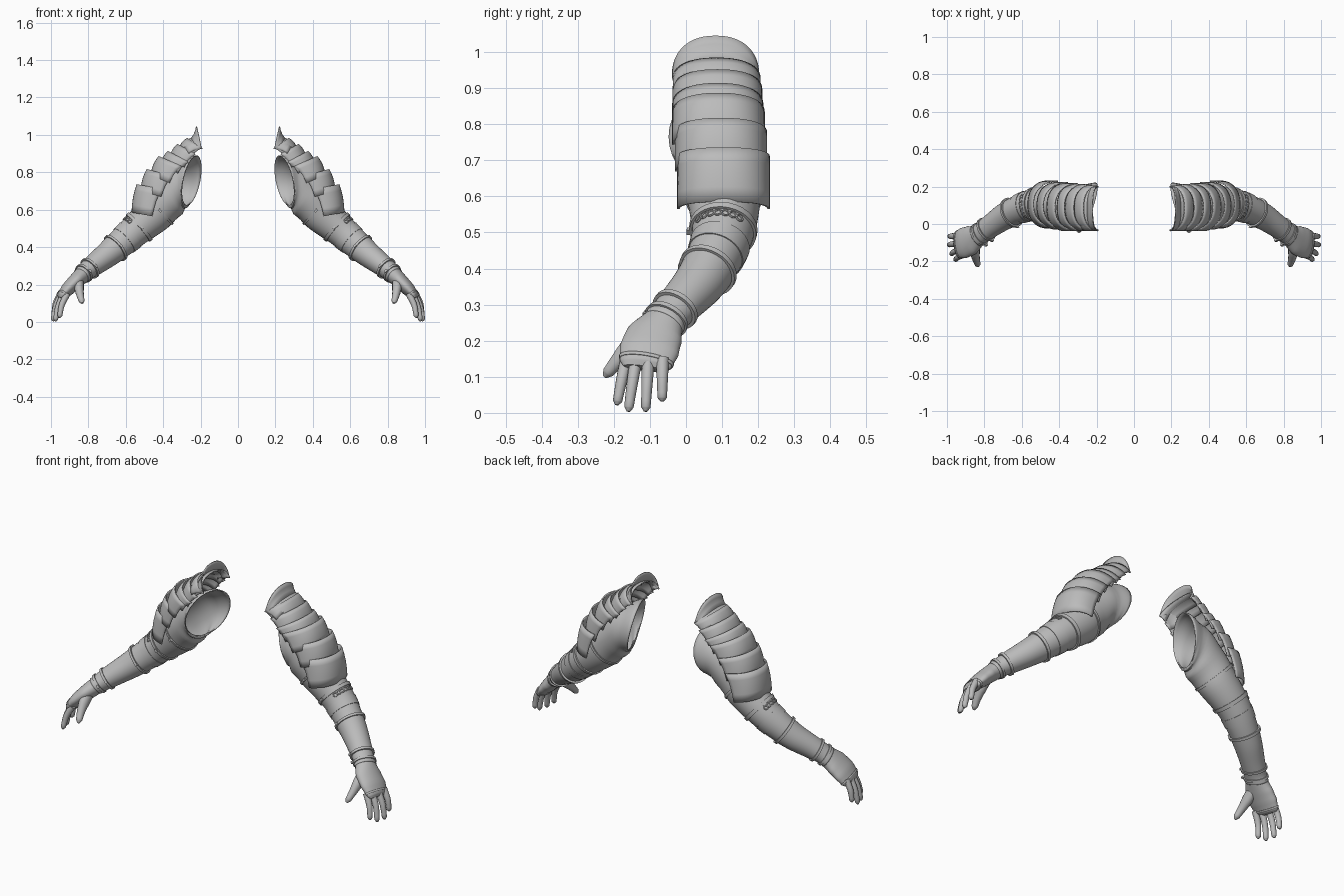
import bpy, bmesh, math
from mathutils import Vector

cube = bpy.data.objects.get("Cube")
if cube:
    bpy.data.objects.remove(cube)

grey = bpy.data.materials.new("plain_grey")
grey.use_nodes = True
grey.diffuse_color = (0.5, 0.5, 0.5, 1)
grey.node_tree.nodes["Principled BSDF"].inputs["Base Color"].default_value = (0.5, 0.5, 0.5, 1)


def finish(name, bm, thick=0.0, angle=40):
    """Turn a left-side bmesh into a mirrored, shaded object."""
    bmesh.ops.recalc_face_normals(bm, faces=bm.faces)
    mesh = bpy.data.meshes.new(name)
    bm.to_mesh(mesh)
    bm.free()
    mesh.materials.append(grey)
    for p in mesh.polygons:
        p.use_smooth = True
    mesh.set_sharp_from_angle(angle=math.radians(angle))
    ob = bpy.data.objects.new(name, mesh)
    bpy.context.collection.objects.link(ob)
    if thick:
        solid = ob.modifiers.new("thickness", "SOLIDIFY")
        solid.thickness = thick
        solid.offset = 0
    ob.modifiers.new("both_sides", "MIRROR").use_mirror_merge = False


def skin(bm, rows, closed):
    """Join rows of points with quads."""
    vs = [[bm.verts.new(p) for p in row] for row in rows]
    n = len(vs[0])
    for r, q in zip(vs, vs[1:]):
        for i in range(n if closed else n - 1):
            j = (i + 1) % n
            bm.faces.new((r[i], r[j], q[j], q[i]))
    return vs


def axes(t):
    t = t.normalized()
    u = (Vector((0, 1, 0)) - t * t.y).normalized()
    return t, u, t.cross(u)


def ring(c, a, b, t, n=32):
    t, u, v = axes(t)
    angles = [2 * math.pi * i / n for i in range(n)]
    return [c + u * a * math.cos(k) + v * b * math.sin(k) for k in angles]


def with_tangents(sections):
    """Fill in the direction of each section from its neighbours."""
    out = []
    for i, (c, a, b, *t) in enumerate(sections):
        lo, hi = sections[max(i - 1, 0)][0], sections[min(i + 1, len(sections) - 1)][0]
        out.append((Vector(c), a, b, Vector(t[0]) if t else Vector(hi) - Vector(lo)))
    return out


def blend(secs, s):
    """Smooth section at fractional position s along a list of sections."""
    i = min(int(s), len(secs) - 2)
    f = s - i
    p, q = secs[i], secs[i + 1]
    t = p[3].normalized().lerp(q[3].normalized(), f)
    span = (q[0] - p[0]).length
    m0, m1 = p[3].normalized() * span, q[3].normalized() * span
    c = (p[0] * (2 * f**3 - 3 * f**2 + 1) + m0 * (f**3 - 2 * f**2 + f)
         + q[0] * (3 * f**2 - 2 * f**3) + m1 * (f**3 - f**2))
    return c, p[1] + (q[1] - p[1]) * f, p[2] + (q[2] - p[2]) * f, t


def limb(bm, sections, steps=4, n=24):
    """Closed, capped tube through the sections."""
    secs = with_tangents(sections)
    total = (len(secs) - 1) * steps
    vs = skin(bm, [ring(*blend(secs, k / steps), n) for k in range(total + 1)], True)
    bm.faces.new(vs[0])
    bm.faces.new(vs[-1])


# Arm sleeve, open at the shoulder
arm = with_tangents([
    ((.248, .086, .755), .14, .136, (.93, .33, .2)),
    ((.295, .092, .73), .119, .12, (.9, .2, -.1)),
    ((.37, .098, .662), .108, .11, (.8, .05, -.6)),
    ((.45, .106, .575), .096, .1),
    ((.55, .1, .488), .081, .083),
    ((.62, .077, .426), .073, .075),
    ((.695, .038, .362), .066, .064),
    ((.765, -.01, .308), .057, .054),
    ((.815, -.047, .268), .054, .046),
    ((.838, -.064, .246), .059, .044),
])
bm = bmesh.new()
skin(bm, [ring(*blend(arm, k / 5)) for k in range(46)], True)
finish("arm_sleeve", bm, .006)


def cuff(name, s0, s1, grow, steps=2):
    """Raised band around the arm."""
    rows = []
    for k in range(steps + 1):
        c, a, b, t = blend(arm, s0 + (s1 - s0) * k / steps)
        if k == 0:
            rows.append(ring(c, a, b, t))
        rows.append(ring(c, a + grow, b + grow, t))
    rows.append(ring(c, a, b, t))
    bm = bmesh.new()
    skin(bm, rows, True)
    finish(name, bm, angle=35)


cuff("upper_arm_strap", 2.6, 2.72, .009)
cuff("elbow_strap", 3.72, 3.86, .01)
cuff("elbow_guard", 4.35, 4.85, .006, 6)
cuff("bracer", 5.45, 7.5, .005, 10)
cuff("bracer_top_rim", 5.4, 5.53, .013)
cuff("bracer_wrist_rim", 7.45, 7.63, .012)
cuff("wrist_strap", 8.2, 8.55, .009)

# Small buckles on the front of the straps
bm = bmesh.new()
for s in (2.66, 3.79, 5.46, 7.54, 8.38):
    c, a, b, t = blend(arm, s)
    t, u, v = axes(t)
    for p in bmesh.ops.create_cube(bm, size=1)["verts"]:
        x, y, z = p.co
        p.co = c - u * (a + .01) - v * .012 + t * x * .012 + u * y * .014 + v * z * .018
finish("strap_buckles", bm)

# Chain links below the lowest shoulder plate
bm = bmesh.new()
c, a, b, t = blend(arm, 3.98)
t, u, v = axes(t)
for i in range(7):
    k = math.radians(56 + 14 * i)
    radial = u * math.cos(k) + v * math.sin(k)
    side = t.cross(radial)
    mid = c + u * (a + .005) * math.cos(k) + v * (b + .005) * math.sin(k)
    rows = []
    for j in range(13):
        w = math.tau * j / 12
        spoke = t * math.cos(w) + side * math.sin(w)
        rows.append([mid + spoke * (.01 + .003 * math.cos(h)) + radial * .003 * math.sin(h)
                     for h in (math.tau * m / 6 for m in range(6))])
    skin(bm, rows, True)
finish("chain_links", bm)


def arch(crest, inward, cy, half, depth, n=28, power=.88):
    """Rounded U of points across y."""
    d = Vector((inward[0], 0, inward[1])).normalized()
    row = []
    for i in range(n + 1):
        k = math.radians(-90 + 180 * i / n)
        s = math.copysign(abs(math.sin(k)) ** power, k)
        drop = depth * (1 - max(math.cos(k), 0) ** power)
        row.append(Vector((crest[0], cy + half * s, crest[1])) + d * drop)
    return row


# Overlapping shoulder plates: top crest, bottom crest, y centre, half width, depth
plates = [
    ((.224, .988), (.292, .95), .083, .116, .065),
    ((.27, .982), (.318, .915), .085, .118, .085),
    ((.322, .95), (.366, .87), .087, .121, .1),
    ((.372, .912), (.41, .84), .088, .123, .112),
    ((.422, .885), (.465, .785), .09, .125, .12),
    ((.485, .816), (.518, .7), .097, .124, .125),
    ((.538, .735), (.566, .585), .104, .125, .122),
]
for number, (top, low, cy, half, depth) in enumerate(plates, 1):
    dx, dz = low[0] - top[0], low[1] - top[1]
    bm = bmesh.new()
    rows = []
    for k in range(5):
        f = k / 4
        bulge = .006 * math.sin(math.pi * f)
        crest = (top[0] + dx * f + bulge, top[1] + dz * f + bulge)
        rows.append(arch(crest, (dz, -dx), cy, half, depth * (1.1 - .2 * f)))
    skin(bm, rows, False)
    finish(f"shoulder_plate_{number}", bm, .007)

# Flared collar standing at the neck end
bm = bmesh.new()
skin(bm, [arch((.252, .978), (-.3, -1), .082, .113, .07),
          arch((.236, 1.0), (-.28, -1), .082, .115, .085),
          arch((.226, 1.022), (-.26, -1), .082, .117, .1),
          arch((.222, 1.045), (-.24, -1), .082, .118, .112)], False)
finish("shoulder_collar", bm, .006)

# Gloved palm
bm = bmesh.new()
limb(bm, [
    ((.815, -.047, .268), .053, .045), ((.838, -.064, .246), .06, .044),
    ((.87, -.086, .215), .079, .041), ((.912, -.102, .173), .083, .036),
    ((.944, -.112, .134), .072, .026), ((.951, -.114, .123), .06, .014)], n=32)
finish("gloved_palm", bm)

# Fingers: root x, root y, tip x, tip y, tip z
bm = bmesh.new()
for rx, ry, tx, ty, tz in ((.913, -.165, .955, -.192, .022), (.93, -.138, .977, -.16, .004),
                           (.943, -.104, .99, -.112, .004), (.95, -.065, .986, -.066, .032)):
    root, tip = Vector((rx, ry, .15)), Vector((tx, ty, tz))
    mid = root.lerp(tip, .5) + Vector((.008, 0, .004))
    near = mid.lerp(tip, .85)
    limb(bm, [(root, .018, .018), (mid, .0155, .0155), (near, .013, .013),
              (tip, .005, .005)], n=12)
finish("fingers", bm)

# Thumb
bm = bmesh.new()
limb(bm, [((.852, -.1, .228), .034, .028), ((.85, -.152, .182), .031, .026),
          ((.844, -.19, .143), .021, .02), ((.836, -.216, .112), .016, .016),
          ((.833, -.226, .1), .006, .006)], n=14)
finish("thumb", bm)

# Hem across the knuckles
hem = with_tangents([((.934, -.109, .147), .0765, .031), ((.94, -.111, .14), .0745, .0295)])
bm = bmesh.new()
skin(bm, [ring(*hem[0]), ring(*hem[1])], True)
finish("glove_hem", bm, .003)
